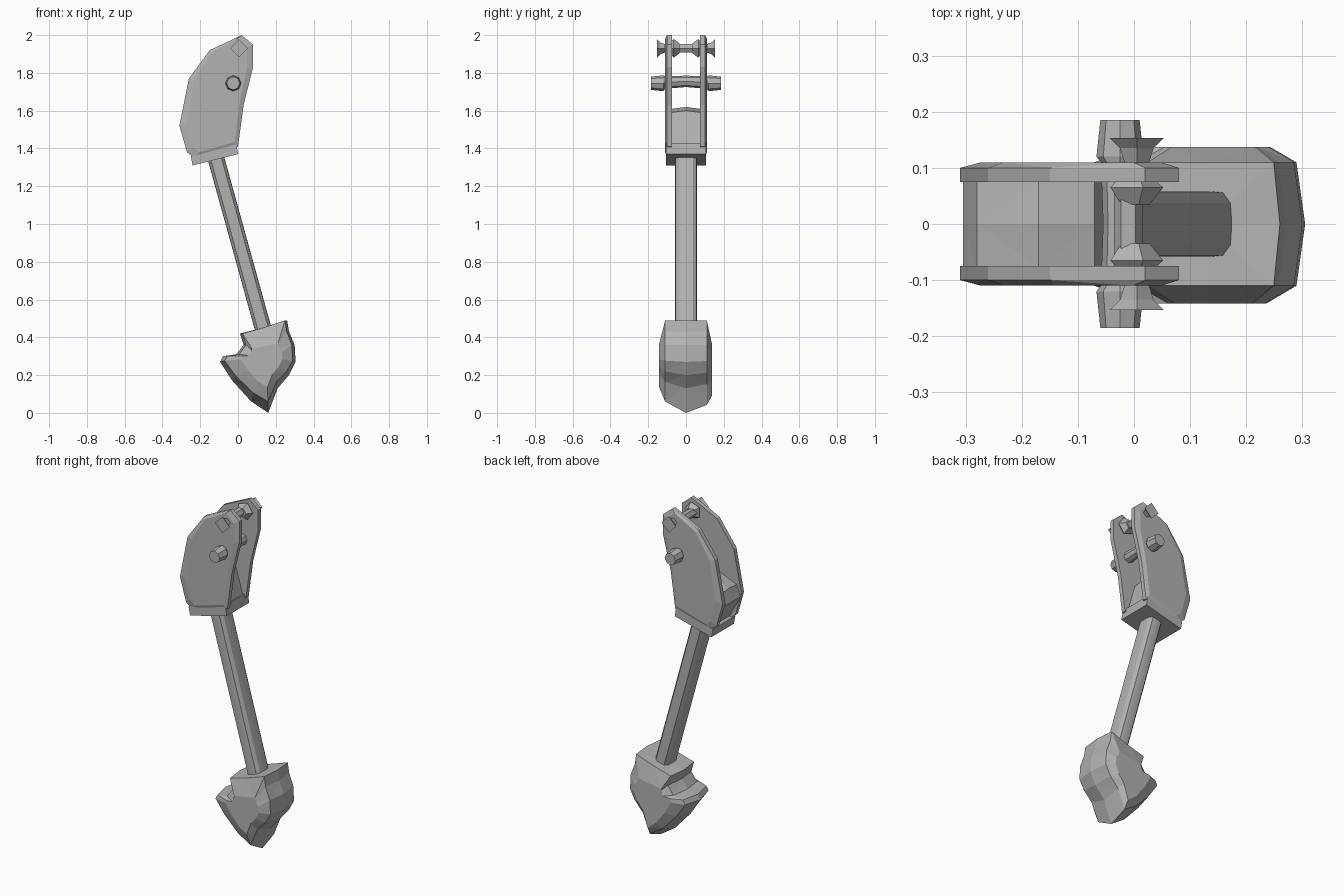
import bpy, bmesh, math
from mathutils import Vector

cube = bpy.data.objects.get("Cube")
if cube:
    bpy.data.objects.remove(cube, do_unlink=True)

GREY = (0.45, 0.45, 0.45, 1)
metal = bpy.data.materials.new("plain grey")
metal.use_nodes = True
metal.diffuse_color = GREY
metal.node_tree.nodes["Principled BSDF"].inputs["Base Color"].default_value = GREY


def loft(name, rings):
    """Skin a list of equal-length point rings and cap both ends."""
    bm = bmesh.new()
    loops = [[bm.verts.new(p) for p in ring] for ring in rings]
    n = len(loops[0])
    for a, b in zip(loops, loops[1:]):
        for i in range(n):
            j = (i + 1) % n
            bm.faces.new((a[i], a[j], b[j], b[i]))
    bm.faces.new(loops[0][::-1])
    bm.faces.new(loops[-1])
    bmesh.ops.triangulate(bm, faces=bm.faces[:])
    bmesh.ops.recalc_face_normals(bm, faces=bm.faces[:])
    mesh = bpy.data.meshes.new(name)
    bm.to_mesh(mesh)
    bm.free()
    mesh.materials.append(metal)
    obj = bpy.data.objects.new(name, mesh)
    bpy.context.collection.objects.link(obj)
    return obj


def slab(name, profile, layers, pivot):
    """Stack an xz profile along y; layers are (y, x scale, z scale below, z scale above)."""
    px, pz = pivot
    return loft(name, [[(px + (x - px) * sx, y, pz + (z - pz) * (lo if z < pz else hi))
                        for x, z in profile] for y, sx, lo, hi in layers])


def bar(name, x, z, stations, sides=6):
    """Faceted rod along y; stations are (y, radius, z offset)."""
    return loft(name, [[(x + r * math.cos(math.tau * i / sides), y,
                         z + dz + r * math.sin(math.tau * i / sides))
                        for i in range(sides)] for y, r, dz in stations])


# Fork plates, thinner towards their outer rim
plate = [(0.02, 2.0), (0.08, 1.95), (0.08, 1.83), (0.03, 1.63), (0.0, 1.41),
         (-0.23, 1.35), (-0.27, 1.38), (-0.31, 1.52), (-0.26, 1.77), (-0.15, 1.92)]
for side, label in ((-1, "front"), (1, "back")):
    slab(label + "_fork_plate", plate,
         [(side * 0.075, 1, 1, 1), (side * 0.1, 1, 1, 1), (side * 0.11, 0.82, 0.9, 0.95)],
         (-0.1, 1.65))

# Web block between the plates
web = [(-0.305, 1.5), (-0.28, 1.57), (-0.17, 1.62), (-0.07, 1.6), (-0.02, 1.42),
       (-0.23, 1.36)]
slab("fork_web", web, [(-0.076, 1, 1, 0.93), (0, 1, 1, 1), (0.076, 1, 1, 0.93)], (-0.15, 1.47))

# Tilted collar under the fork, with a raised lip at each side
collar = [(-0.24, 1.31), (0.0, 1.37), (-0.01, 1.43), (-0.25, 1.36)]
slab("fork_collar", collar, [(-0.105, 1, 1, 1), (0.105, 1, 1, 1)], (-0.12, 1.37))

# Ribbed shaft
top, bottom = Vector((-0.12, 0, 1.36)), Vector((0.14, 0, 0.42))
axis = (bottom - top).normalized()
across = Vector((0, 1, 0)).cross(axis)
rings = []
for centre in (top, bottom):
    ring = []
    for i in range(16):
        a = math.tau * (i + 0.5) / 16
        k = 0.88 if i % 4 in (0, 3) else 1.0
        ring.append(centre + across * 0.051 * k * math.cos(a) + Vector((0, 0.067 * k * math.sin(a), 0)))
    rings.append(ring)
loft("shaft", rings)

# Heavy foot with a pointed heel and a toe
foot = [(0.01, 0.42), (0.13, 0.45), (0.26, 0.49), (0.27, 0.43), (0.30, 0.36), (0.305, 0.27),
        (0.27, 0.2), (0.21, 0.13), (0.16, 0.0), (0.07, 0.06), (-0.03, 0.17),
        (-0.095, 0.27), (-0.08, 0.3), (-0.01, 0.31), (0.03, 0.36)]
slab("foot", foot, [(-0.142, 0.55, 0.55, 0.35), (-0.11, 0.9, 0.8, 1), (0, 1, 1, 1),
                    (0.11, 0.9, 0.86, 1), (0.137, 0.6, 0.7, 0.35)], (0.15, 0.3))

# Main cross pin with flared heads
bar("cross_pin", -0.025, 1.745,
    [(-0.185, 0.035, 0), (-0.12, 0.042, 0), (-0.11, 0.034, 0.005), (0, 0.03, 0.01),
     (0.11, 0.034, 0.005), (0.12, 0.042, 0), (0.185, 0.035, 0)], 8)

# Upper pin: thin link, inner collars and pointed outer heads
bar("upper_link", -0.01, 1.93, [(-0.11, 0.026, 0), (0.11, 0.026, 0)])
for side, label in ((-1, "front"), (1, "back")):
    bar(label + "_inner_collar", 0.0, 1.93,
        [(side * 0.035, 0.028, 0), (side * 0.065, 0.052, 0), (side * 0.076, 0.04, 0)], 5)
    bar(label + "_outer_head", 0.005, 1.93,
        [(side * 0.11, 0.022, 0), (side * 0.135, 0.03, 0), (side * 0.153, 0.048, 0)], 4)
